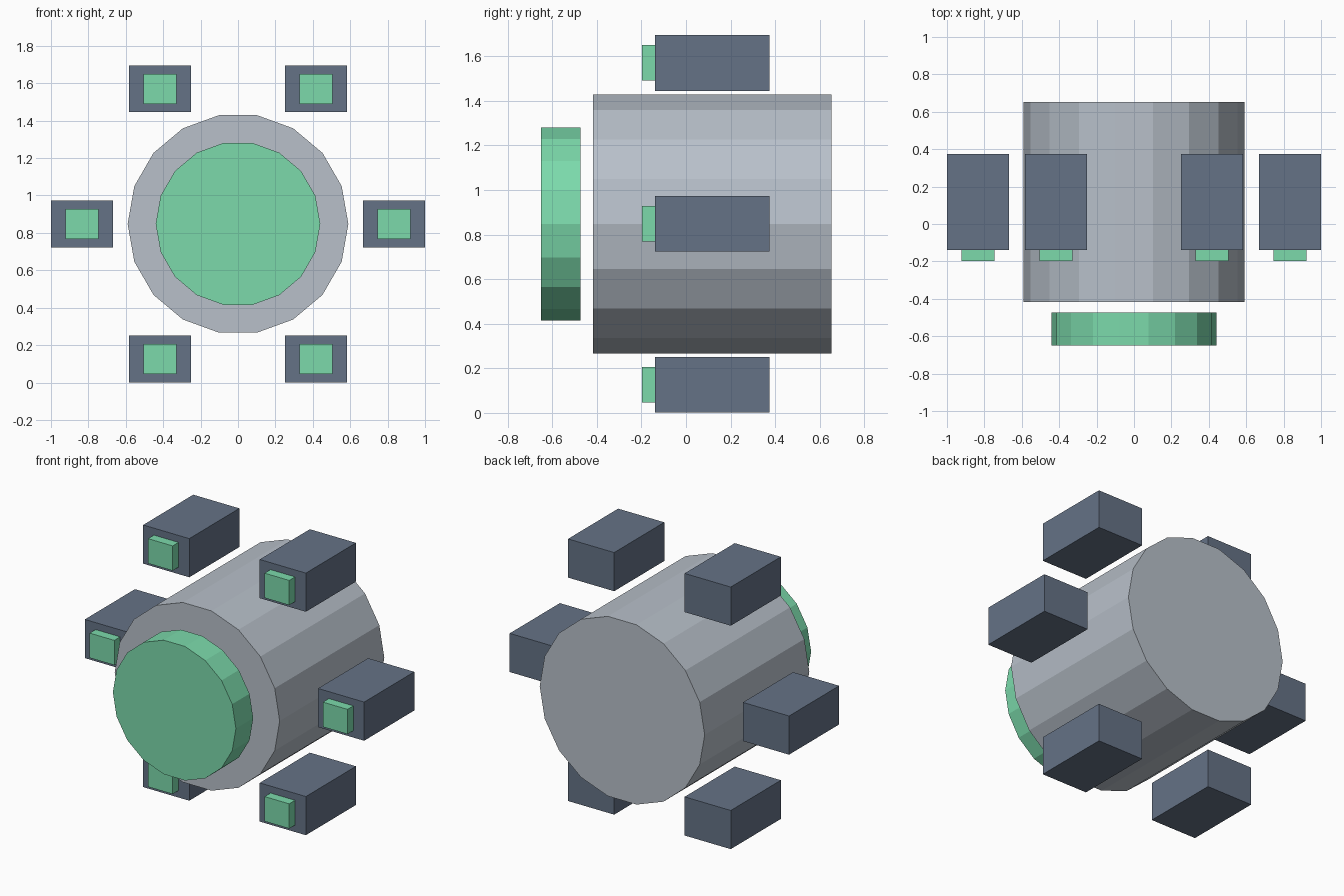
import bpy
from math import cos, sin, pi, radians

if "Cube" in bpy.data.objects:
    bpy.data.objects.remove(bpy.data.objects["Cube"])

CZ = 0.848       # height of the central axis
RING = 0.834     # distance of the outer pods from the axis


def material(name, color):
    mat = bpy.data.materials.new(name)
    mat.diffuse_color = color
    mat.use_nodes = True
    mat.node_tree.nodes["Principled BSDF"].inputs["Base Color"].default_value = mat.diffuse_color
    return mat


def finish(name, mat):
    obj = bpy.context.object
    obj.name = name
    if mat:
        obj.data.materials.append(mat)
    return obj


def drum(name, radius, y0, y1, mat=None):
    """18-sided cylinder along y with a corner pointing to +x."""
    bpy.ops.mesh.primitive_cylinder_add(
        vertices=18, radius=radius, depth=y1 - y0,
        location=(0, (y0 + y1) / 2, CZ))
    obj = finish(name, mat)
    # Turn a corner onto +x, then lay the axis along y
    first = obj.data.vertices[0].co
    obj.rotation_euler = (radians(90), 0, 0)
    if abs(first.x) < abs(first.y):
        obj.rotation_euler = (radians(90), radians(90), 0)
    bpy.ops.object.transform_apply(location=False, rotation=True, scale=True)
    return obj


def box(name, x, z, width, height, y0, y1, mat):
    bpy.ops.mesh.primitive_cube_add(size=1, location=(x, (y0 + y1) / 2, z))
    bpy.context.object.scale = (width, y1 - y0, height)
    bpy.ops.object.transform_apply(location=False, rotation=False, scale=True)
    return finish(name, mat)


slate = material("slate", (0.13, 0.17, 0.24, 1))
green = material("green", (0.20, 0.70, 0.41, 1))
grey = material("light_grey", (0.48, 0.53, 0.59, 1))

# Main body and the glowing disc floating in front of it
drum("main_body", 0.59, -0.417, 0.652, grey)
drum("front_disc", 0.44, -0.65, -0.473, green)

# Ring of six pods, each with a green front light
for i in range(6):
    a = i * pi / 3
    x, z = RING * cos(a), CZ + RING * sin(a)
    box(f"pod_{i + 1}", x, z, 0.33, 0.25, -0.138, 0.374, slate)
    box(f"pod_light_{i + 1}", x, z, 0.176, 0.16, -0.198, -0.13, green)
